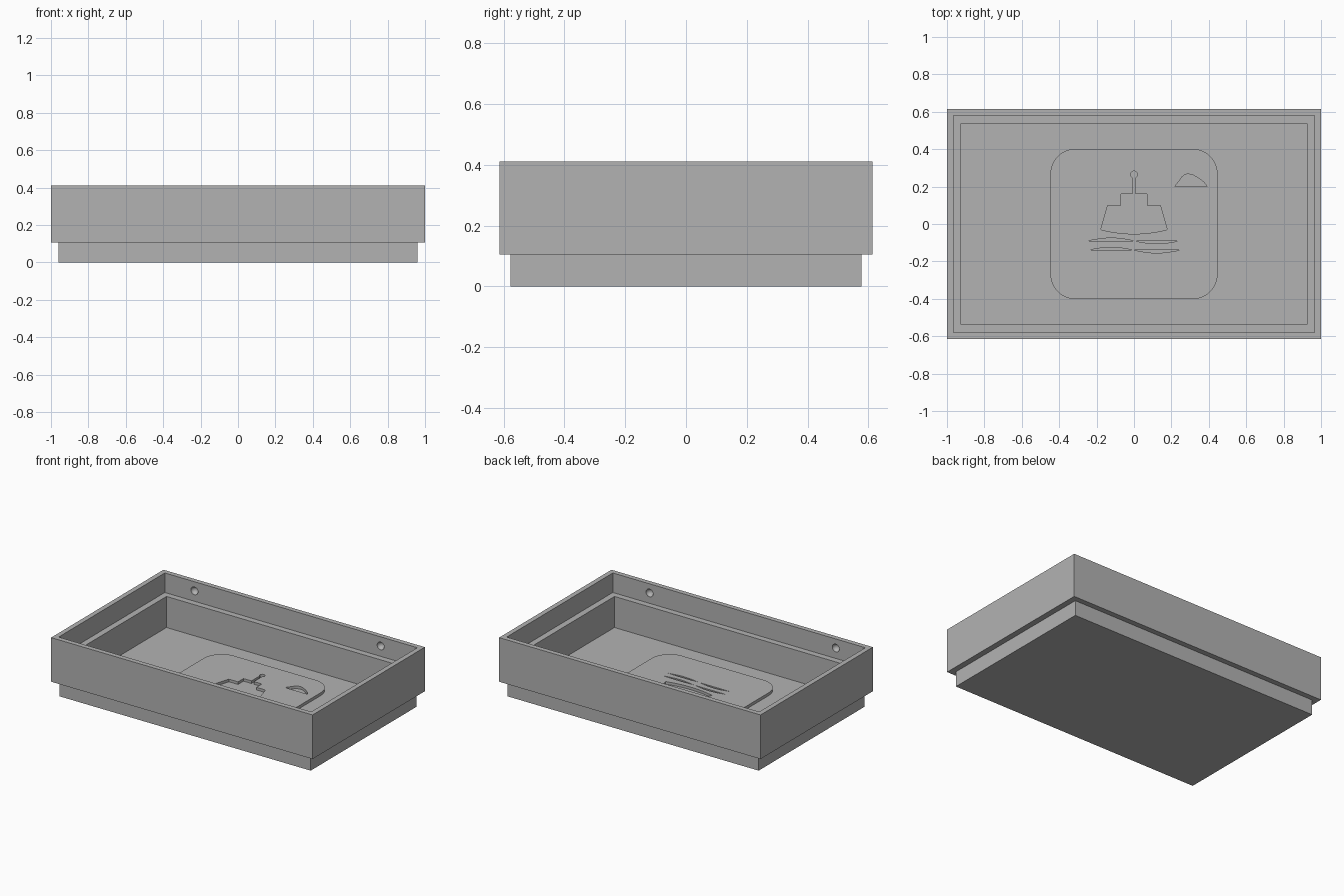
import bpy
import bmesh
from math import sin, cos, pi, radians

cube = bpy.data.objects.get("Cube")
if cube:
    bpy.data.objects.remove(cube, do_unlink=True)

grey = bpy.data.materials.new("plain grey")
grey.use_nodes = True
colour = (0.45, 0.45, 0.45, 1)
grey.diffuse_color = colour
grey.node_tree.nodes["Principled BSDF"].inputs["Base Color"].default_value = colour


def finish(bm, name):
    bmesh.ops.recalc_face_normals(bm, faces=bm.faces)
    mesh = bpy.data.meshes.new(name)
    bm.to_mesh(mesh)
    bm.free()
    mesh.materials.append(grey)
    obj = bpy.data.objects.new(name, mesh)
    bpy.context.collection.objects.link(obj)
    return obj


def extrude_outlines(name, outlines, z0, z1):
    bm = bmesh.new()
    for pts in outlines:
        face = bm.faces.new([bm.verts.new((x, y, z0)) for x, y in pts])
        top = bmesh.ops.extrude_face_region(bm, geom=[face])["geom"]
        verts = [v for v in top if isinstance(v, bmesh.types.BMVert)]
        bmesh.ops.translate(bm, verts=verts, vec=(0, 0, z1 - z0))
    return finish(bm, name)


def cut(obj, cutter):
    cutter.hide_render = True
    mod = obj.modifiers.new("cut", 'BOOLEAN')
    mod.operation = 'DIFFERENCE'
    mod.solver = 'EXACT'
    mod.object = cutter
    select_only(obj)
    bpy.ops.object.modifier_apply(modifier=mod.name)
    bpy.data.objects.remove(cutter, do_unlink=True)


def select_only(obj):
    bpy.ops.object.select_all(action='DESELECT')
    obj.select_set(True)
    bpy.context.view_layer.objects.active = obj


def smooth(obj):
    select_only(obj)
    bpy.ops.object.shade_smooth_by_angle(angle=radians(30))


# Tray: rectangular rings from the foot, over the rim and ledge, to the floor
FLOOR, LEDGE, STEP, RIM = 0.06, 0.275, 0.105, 0.41
foot, outer, recess, inner = (0.96, 0.577), (1, 0.614), (0.966, 0.58), (0.924, 0.538)
rings = [(foot, 0), (foot, STEP), (outer, STEP), (outer, RIM), (recess, RIM),
         (recess, LEDGE), (inner, LEDGE), (inner, FLOOR)]
bm = bmesh.new()
loops = [[bm.verts.new((sx * w, sy * d, z)) for sx, sy in ((-1, -1), (1, -1), (1, 1), (-1, 1))]
         for (w, d), z in rings]
for a, b in zip(loops, loops[1:]):
    for i in range(4):
        j = (i + 1) % 4
        bm.faces.new((a[i], a[j], b[j], b[i]))
bm.faces.new(loops[0])
bm.faces.new(loops[-1])
tray = finish(bm, "tray")

# Round dimples in the front and back walls of the upper recess
bm = bmesh.new()
for x in (-0.74, 0.685):
    for side in (-1, 1):
        ball = bmesh.ops.create_uvsphere(bm, u_segments=24, v_segments=12, radius=0.027)
        bmesh.ops.translate(bm, verts=ball["verts"], vec=(x, side * recess[1], 0.347))
cut(tray, finish(bm, "dimple_cutter"))
smooth(tray)

# Raised rounded panel on the floor
PANEL = FLOOR + 0.02
w, d, r = 0.447, 0.402, 0.135
panel_outline = []
for k, (sx, sy) in enumerate(((1, 1), (-1, 1), (-1, -1), (1, -1))):
    for i in range(13):
        a = (k + i / 12) * pi / 2
        panel_outline.append((sx * (w - r) + r * cos(a), sy * (d - r) + r * sin(a)))
panel = extrude_outlines("raised_panel", [panel_outline], FLOOR - 0.003, PANEL)

# Engraved boat: right half from keel to mast ball, then mirrored
half = [(0.178 * i / 8, -0.053 + 0.023 * (i / 8) ** 2) for i in range(9)]
half += [(0.14, 0.1), (0.07, 0.1), (0.07, 0.16), (0.009, 0.16)]
for i in range(9):
    a = radians(-60 + 150 * i / 8)
    half.append((0.018 * cos(a), 0.265 + 0.018 * sin(a)))
boat = half + [(-x, y) for x, y in half[-2:0:-1]]

# Engraved waves: one crest and one trough per line
waves = []
for y in (-0.09, -0.14):
    for side in (-1, 1):
        waves.append([(side * (0.002 + 0.24 * i / 12), y - side * 0.015 * sin(pi * i / 12))
                      for i in range(13)])

# Engraved hill
hill = [(0.218, 0.2), (0.245, 0.235), (0.255, 0.25), (0.27, 0.262), (0.288, 0.268),
        (0.315, 0.262), (0.35, 0.242), (0.375, 0.222), (0.392, 0.2)]

cut(panel, extrude_outlines("engraving_cutter", [boat, hill] + waves, FLOOR + 0.002, PANEL + 0.05))
smooth(panel)
